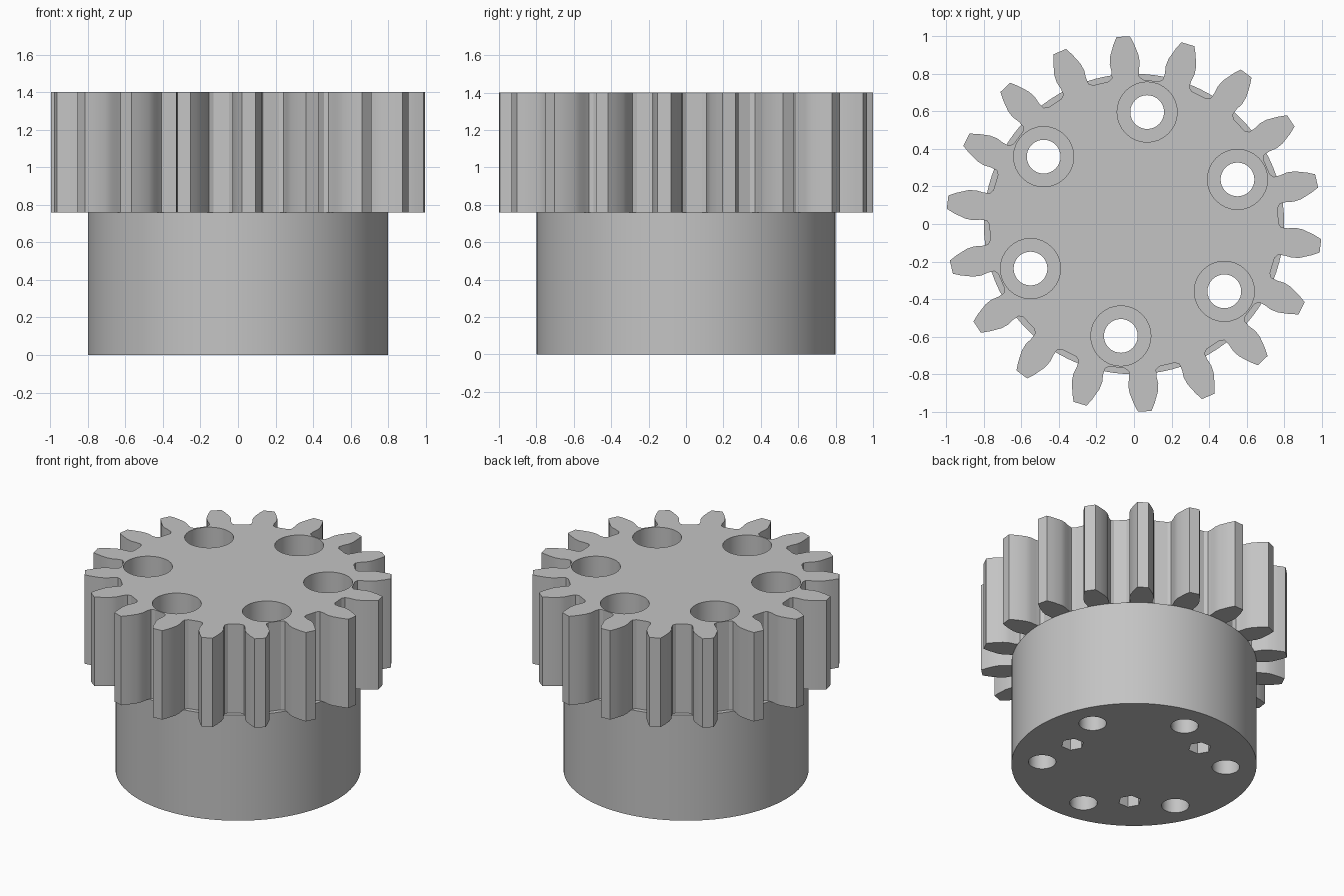
import bpy
import bmesh
from math import sin, cos, pi, radians, asin

TEETH = 18
TURN = radians(3.3)          # rotation of the whole tooth and bolt pattern
HUB_TOP, TOP = 0.76, 1.4

cube = bpy.data.objects.get("Cube")
if cube:
    bpy.data.objects.remove(cube, do_unlink=True)

grey = bpy.data.materials.new("plain grey")
grey.use_nodes = True
COLOUR = (0.55, 0.55, 0.55, 1)
grey.diffuse_color = COLOUR
grey.node_tree.nodes["Principled BSDF"].inputs["Base Color"].default_value = COLOUR


def circle(radius, sides, cx=0, cy=0):
    return [(cx + radius * cos(2 * pi * i / sides), cy + radius * sin(2 * pi * i / sides))
            for i in range(sides)]


def prisms(name, outlines, z0, z1):
    """One object holding an upright prism for every outline."""
    bm = bmesh.new()
    for outline in outlines:
        base = bm.faces.new([bm.verts.new((x, y, z0)) for x, y in outline])
        grown = bmesh.ops.extrude_face_region(bm, geom=[base], use_keep_orig=True)
        for v in grown["geom"]:
            if isinstance(v, bmesh.types.BMVert):
                v.co.z = z1
    bmesh.ops.recalc_face_normals(bm, faces=bm.faces)
    mesh = bpy.data.meshes.new(name)
    bm.to_mesh(mesh)
    bm.free()
    mesh.materials.append(grey)
    obj = bpy.data.objects.new(name, mesh)
    bpy.context.collection.objects.link(obj)
    return obj


def activate(obj):
    bpy.ops.object.select_all(action="DESELECT")
    obj.select_set(True)
    bpy.context.view_layer.objects.active = obj


def cut(target, cutter):
    activate(target)
    mod = target.modifiers.new(cutter.name, "BOOLEAN")
    mod.operation = "DIFFERENCE"
    mod.solver = "EXACT"
    mod.object = cutter
    bpy.ops.object.modifier_apply(modifier=mod.name)


def around(radius, count, start, hole, sides):
    """Outlines of round holes spread on a bolt circle."""
    angles = [start + 2 * pi * i / count for i in range(count)]
    return [circle(hole, sides, radius * cos(a), radius * sin(a)) for a in angles]


# Tooth flank, root to tip: radius and half width, slightly undercut
flank = [(0.77, 0.092), (0.785, 0.073), (0.82, 0.073), (0.86, 0.08),
         (0.9, 0.076), (0.96, 0.055), (1.0, 0.036)]
tooth = [(r, -asin(w / r)) for r, w in flank]
tooth += [(r, -a) for r, a in reversed(tooth)]
gear_outline = []
for i in range(TEETH):
    middle = pi / 2 + TURN + 2 * pi * i / TEETH
    gear_outline += [(r * cos(middle + a), r * sin(middle + a)) for r, a in tooth]

# Main bodies
gear = prisms("gear_wheel", [gear_outline], HUB_TOP, TOP)
hub = prisms("hub", [circle(0.8, 96)], 0, HUB_TOP)

# Bolt holes with wide counterbores, and three small pockets underneath
bolt_start = radians(20) + TURN
bore = prisms("bolt_bore_cutter", around(0.6, 6, bolt_start, 0.09, 32), -0.1, TOP + 0.1)
counterbore = prisms("counterbore_cutter", around(0.6, 6, bolt_start, 0.16, 32), 0.4, TOP + 0.1)
pocket = prisms("pocket_cutter", around(0.48, 3, bolt_start - pi / 6, 0.075, 6), -0.1, 0.25)

cut(gear, counterbore)
for cutter in (counterbore, bore, pocket):
    cut(hub, cutter)
for cutter in (bore, counterbore, pocket):
    bpy.data.objects.remove(cutter, do_unlink=True)

# Smooth curved walls, crisp edges
for obj in (gear, hub):
    activate(obj)
    bpy.ops.object.shade_smooth_by_angle(angle=radians(25))
